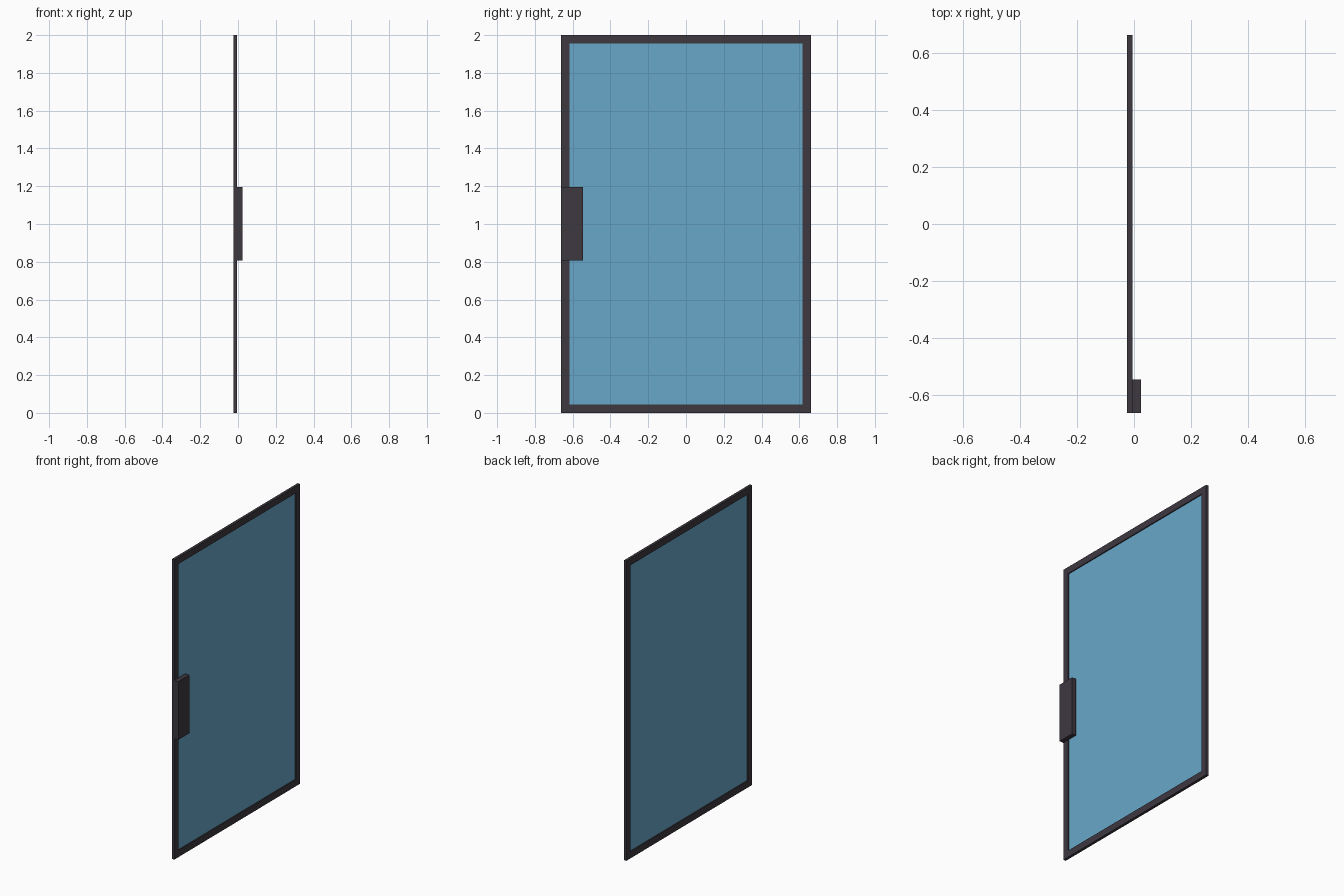
import bpy, bmesh

if "Cube" in bpy.data.objects:
    bpy.data.objects.remove(bpy.data.objects["Cube"])

W, H = 0.663, 2.0          # half width, height
BORDER = 0.045             # frame border width
X0, X1, X2 = -0.024, -0.006, 0.024   # back of frame, front of frame, front of handle


def material(name, rgb):
    m = bpy.data.materials.new(name)
    m.diffuse_color = (*rgb, 1)
    m.use_nodes = True
    m.node_tree.nodes["Principled BSDF"].inputs["Base Color"].default_value = m.diffuse_color
    return m


def finish(name, bm, mat):
    bmesh.ops.recalc_face_normals(bm, faces=bm.faces)
    me = bpy.data.meshes.new(name)
    bm.to_mesh(me)
    bm.free()
    me.materials.append(mat)
    ob = bpy.data.objects.new(name, me)
    bpy.context.collection.objects.link(ob)
    return ob


def box(name, lo, hi, mat):
    bm = bmesh.new()
    bmesh.ops.create_cube(bm, size=1)
    for v in bm.verts:
        v.co = [(a + b) / 2 + c * (b - a) for a, b, c in zip(lo, hi, v.co)]
    return finish(name, bm, mat)


def rect(bm, x, inset):
    return [bm.verts.new((x, y, z)) for y, z in (
        (-W + inset, inset), (W - inset, inset),
        (W - inset, H - inset), (-W + inset, H - inset))]


dark = material("dark_metal", (0.048, 0.040, 0.051))
blue = material("blue_glass", (0.138, 0.386, 0.578))

# Mitred rectangular frame: four loops joined into a closed ring
bm = bmesh.new()
loops = [rect(bm, X0, 0), rect(bm, X1, 0), rect(bm, X1, BORDER), rect(bm, X0, BORDER)]
for k in range(4):
    a, b = loops[k], loops[(k + 1) % 4]
    for i in range(4):
        j = (i + 1) % 4
        bm.faces.new((a[i], a[j], b[j], b[i]))
finish("door_frame", bm, dark)

# Glass pane, recessed on both sides
box("glass_pane", (-0.017, -W + BORDER, BORDER), (-0.013, W - BORDER, H - BORDER), blue)

# Block handle on the front of one stile
box("handle", (X1, -W, 0.807), (X2, -0.546, 1.196), dark)
